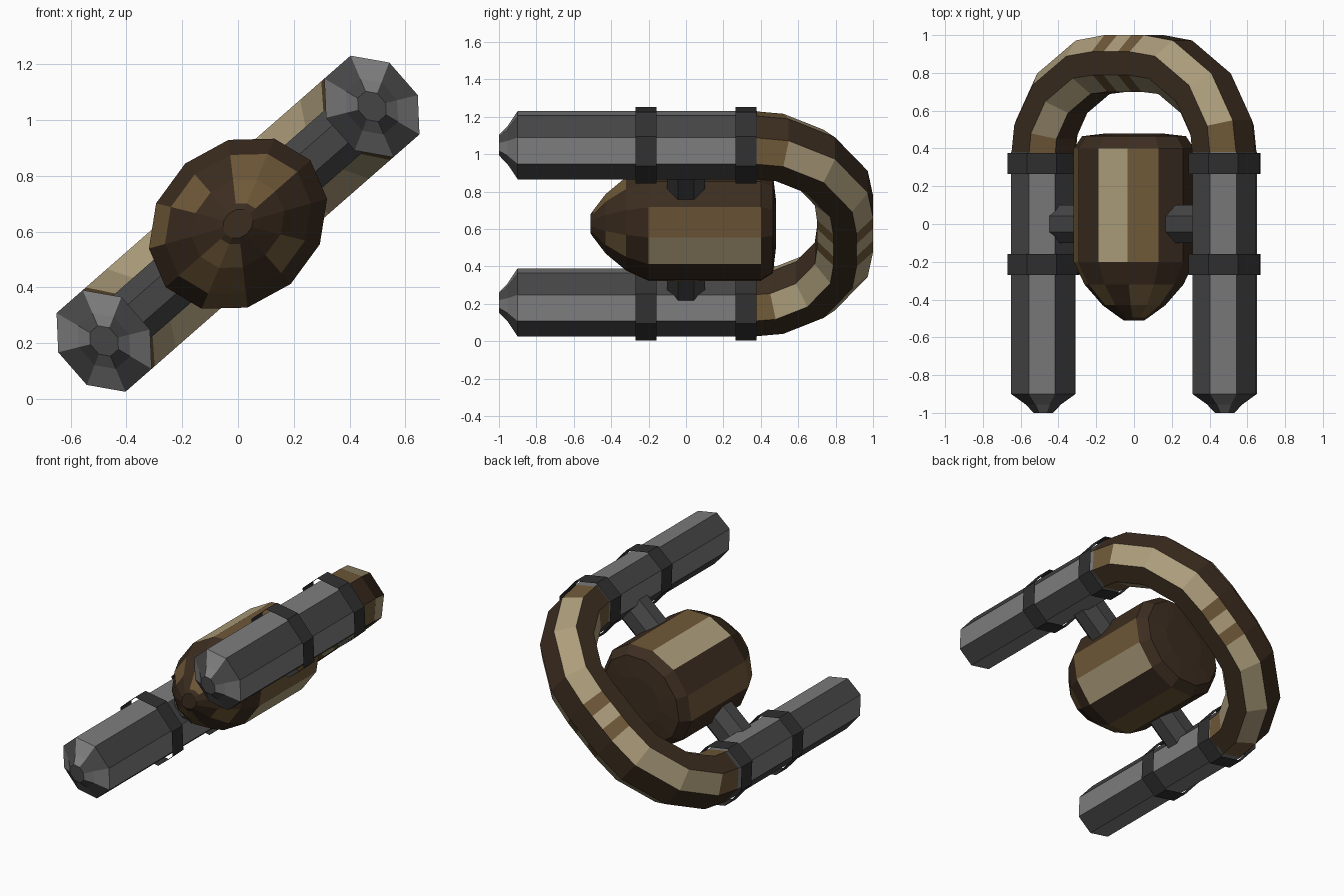
import bpy, bmesh, math
from mathutils import Matrix, Vector

if "Cube" in bpy.data.objects:
    bpy.data.objects.remove(bpy.data.objects["Cube"])

# Everything is laid out flat (x across, y along, z thick), then rolled about y
ROLL = Matrix.Translation((0, 0, 0.628)) @ Matrix.Rotation(math.radians(-41.2), 4, 'Y')
ARM = 0.638


def material(name, r, g, b):
    m = bpy.data.materials.new(name)
    m.diffuse_color = (r, g, b, 1)
    m.use_nodes = True
    m.node_tree.nodes["Principled BSDF"].inputs["Base Color"].default_value = m.diffuse_color
    return m


BLACK = material("black_metal", 0.03, 0.03, 0.03)
DARK = material("dark_metal", 0.06, 0.06, 0.06)
STEEL = material("steel", 0.2, 0.2, 0.2)
BROWN = material("dark_brown", 0.045, 0.026, 0.014)
TAN = material("tan", 0.16, 0.1, 0.04)
CREAM = material("cream", 0.42, 0.34, 0.2)


def ellipse(n, a, b, start):
    return [(a * math.cos(start + 2 * math.pi * i / n),
             b * math.sin(start + 2 * math.pi * i / n)) for i in range(n)]


OCT = ellipse(8, 0.163, 0.203, math.pi / 8)
EGG = ellipse(12, 0.345, 0.287, 0)


def loft(name, rings, mats, pick=lambda i, j: 0, caps=(True, True)):
    """Skin a list of rings; pick(ring, side) gives the material slot."""
    bm = bmesh.new()
    vs = [[bm.verts.new(p) for p in r] for r in rings]
    n = len(rings[0])
    for i in range(len(vs) - 1):
        for j in range(n):
            k = (j + 1) % n
            f = bm.faces.new((vs[i][j], vs[i][k], vs[i + 1][k], vs[i + 1][j]))
            f.material_index = pick(i, j)
    for use, ring in zip(caps, (vs[0], vs[-1])):
        if use:
            bm.faces.new(ring)
    bmesh.ops.recalc_face_normals(bm, faces=bm.faces)
    bm.transform(ROLL)
    me = bpy.data.meshes.new(name)
    bm.to_mesh(me)
    bm.free()
    for m in mats:
        me.materials.append(m)
    ob = bpy.data.objects.new(name, me)
    bpy.context.collection.objects.link(ob)
    return ob


def along_y(section, stations, cx=0):
    return [[Vector((cx + x * s, y, z * s)) for x, z in section] for y, s in stations]


# Egg-shaped hull with pale panels along its straight middle
def hull_colour(i, j):
    if i == 4:
        return {1: 1, 2: 2, 9: 2, 10: 1, 4: 1, 7: 1}.get(j, 0)
    if i in (1, 2):
        return 1 if j in (0, 1, 6, 7) or (i == 2 and j in (3, 9)) else 0
    return 1 if i == 3 and j in (4, 7) else 0


hull = [(-0.51, 0.17), (-0.495, 0.24), (-0.43, 0.52), (-0.32, 0.82),
        (-0.2, 1), (0.4, 1), (0.465, 0.86), (0.48, 0.45)]
loft("hull", along_y(EGG, hull), [BROWN, TAN, CREAM], hull_colour)

for side, label in ((-1, "left"), (1, "right")):
    # Long barrel with tapered nose, alternating light and dark sides
    barrel = [(-1, 0.3), (-0.955, 0.55), (-0.9, 1), (0.38, 1)]
    loft(label + "_barrel", along_y(OCT, barrel, side * ARM), [DARK, STEEL],
         lambda i, j: 1 - j % 2, (True, False))
    # Open clamp bands around the barrel
    for y, w, tag in ((-0.215, 0.056, "front"), (0.32, 0.056, "rear")):
        loft(f"{label}_{tag}_band", along_y(OCT, [(y - w, 1.12), (y + w, 1.12)], side * ARM),
             [BLACK], caps=(False, False))
    # Stub joining hull to barrel
    stub = ellipse(8, 0.11, 0.11, math.pi / 8)
    loft(label + "_strut",
         [[Vector((side * x, a, b)) for a, b in stub] for x in (0.25, 0.53)], [DARK])

# Curved rear yoke swept around a half loop
half = [(ARM, 0.36), (0.62, 0.5), (0.505, 0.692), (0.29, 0.83), (0.13, 0.85), (0.05, 0.85)]
path = [Vector((x, y, 0)) for x, y in half] + [Vector((-x, y, 0)) for x, y in reversed(half)]
rings = []
for i, p in enumerate(path):
    if i in (0, len(path) - 1):
        t = Vector((0, 1 if i == 0 else -1, 0))
    else:
        t = (p - path[i - 1]).normalized() + (path[i + 1] - p).normalized()
    t.normalize()
    out = Vector((t.y, -t.x, 0))
    rings.append([p + out * a + Vector((0, 0, b)) for a, b in OCT])
loft("rear_yoke", rings, [BROWN, TAN, CREAM],
     lambda i, j: 0 if j % 2 else (1 if i in (0, 4, 6, 10) else 2), (False, False))
